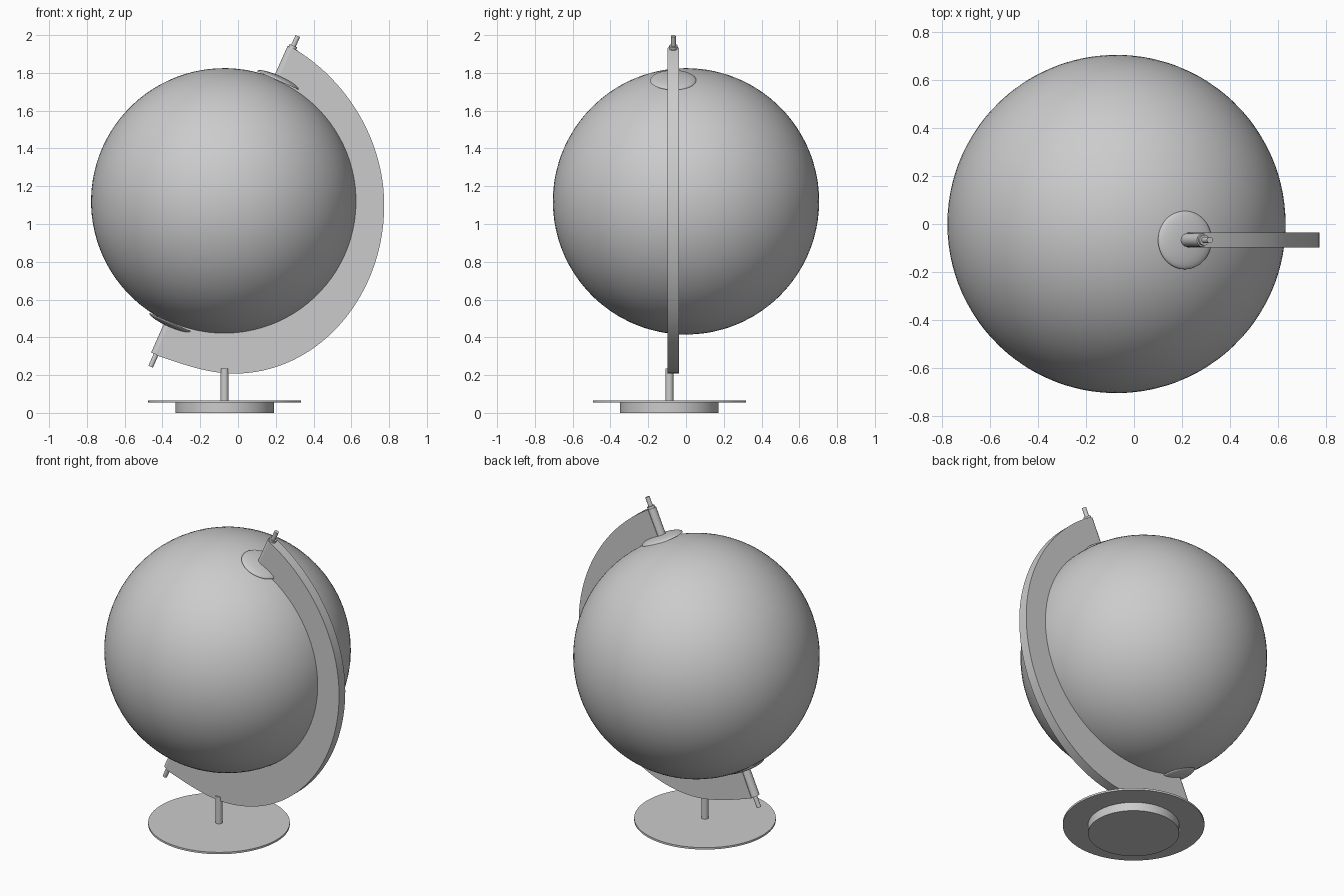
import bpy, bmesh, math
from mathutils import Vector, Matrix
from mathutils.geometry import interpolate_bezier

cube = bpy.data.objects.get("Cube")
if cube:
    bpy.data.objects.remove(cube, do_unlink=True)

# One plain grey for every part
grey = bpy.data.materials.new("plain_grey")
grey.use_nodes = True
color = (0.6, 0.6, 0.6, 1)
grey.diffuse_color = color
grey.node_tree.nodes["Principled BSDF"].inputs["Base Color"].default_value = color

CENTRE = Vector((-0.073, 0, 1.12))
RADIUS = 0.705
ARM_Y = -0.067
TILT = Matrix.Rotation(math.radians(24), 4, 'Y')
AXIS = Matrix.Translation((CENTRE.x, ARM_Y, CENTRE.z)) @ TILT
FLIP = Matrix.Rotation(math.pi, 4, 'X')


def finish(name, bm, angle=35):
    bmesh.ops.recalc_face_normals(bm, faces=bm.faces)
    mesh = bpy.data.meshes.new(name)
    bm.to_mesh(mesh)
    bm.free()
    mesh.materials.append(grey)
    obj = bpy.data.objects.new(name, mesh)
    bpy.context.collection.objects.link(obj)
    bpy.ops.object.select_all(action='DESELECT')
    obj.select_set(True)
    bpy.context.view_layer.objects.active = obj
    bpy.ops.object.shade_smooth_by_angle(angle=math.radians(angle))
    return obj


def cylinder(name, radius, low, high, frame, sides=32):
    bm = bmesh.new()
    place = frame @ Matrix.Translation((0, 0, (low + high) / 2))
    bmesh.ops.create_cone(bm, cap_ends=True, segments=sides, radius1=radius,
                          radius2=radius, depth=high - low, matrix=place)
    return finish(name, bm)


def dome(name, radius, height, base, frame):
    bm = bmesh.new()
    bmesh.ops.create_uvsphere(bm, u_segments=48, v_segments=24, radius=1)
    cut = bmesh.ops.bisect_plane(bm, geom=bm.verts[:] + bm.edges[:] + bm.faces[:],
                                 plane_co=(0, 0, 0), plane_no=(0, 0, -1),
                                 dist=1e-4, clear_outer=True)
    bmesh.ops.holes_fill(bm, edges=[e for e in bm.edges if e.is_boundary])
    bm.transform(frame @ Matrix.Translation((0, 0, base))
                 @ Matrix.Diagonal((radius, radius, height, 1)))
    return finish(name, bm)


# Globe ball
bm = bmesh.new()
bmesh.ops.create_uvsphere(bm, u_segments=96, v_segments=48, radius=RADIUS,
                          matrix=Matrix.Translation(CENTRE) @ TILT)
finish("globe_ball", bm)

# Crescent arm: outer edge from curve segments, inner edge just inside the ball
segments = [
    ((0.291, 1.932), (0.59, 1.755), (0.774, 1.43), (0.774, 1.10)),
    ((0.774, 1.10), (0.774, 0.61), (0.42, 0.208), (-0.02, 0.208)),
    ((-0.02, 0.208), (-0.16, 0.208), (-0.30, 0.26), (-0.431, 0.304)),
]
outer = []
for points, count in zip(segments, (25, 37, 13)):
    knots = [Vector((x, 0, z)) for x, z in points]
    samples = interpolate_bezier(*knots, count)
    outer += samples[1:] if outer else samples

bm = bmesh.new()
rows = []
for i, p in enumerate(outer):
    turn = math.pi * i / (len(outer) - 1)
    q = CENTRE + TILT @ Vector((math.sin(turn), 0, math.cos(turn))) * 0.69
    rows.append([bm.verts.new((v.x, ARM_Y + side * 0.031, v.z))
                 for v, side in ((p, -1), (p, 1), (q, 1), (q, -1))])
for a, b in zip(rows, rows[1:]):
    for k in range(4):
        n = (k + 1) % 4
        bm.faces.new((a[k], a[n], b[n], b[k]))
bm.faces.new(rows[0])
bm.faces.new(rows[-1])
finish("crescent_arm", bm)

# Pivot parts at both poles
for label, frame in (("upper", AXIS), ("lower", AXIS @ FLIP)):
    dome(label + "_pole_cap", 0.122, 0.026, 0.70, frame)
    cylinder(label + "_pivot_sleeve", 0.028, 0.68, 0.888, frame)
    cylinder(label + "_pivot_pin", 0.013, 0.86, 0.958, frame, 20)
cylinder("upper_pivot_washer", 0.022, 0.888, 0.902, AXIS)

# Stand
stand = Matrix.Translation((-0.071, -0.088, 0))
cylinder("stand_post", 0.021, 0.06, 0.235, stand)
cylinder("stand_plate", 0.405, 0.054, 0.066, stand, 96)
cylinder("stand_foot", 0.261, 0, 0.055, stand, 64)
